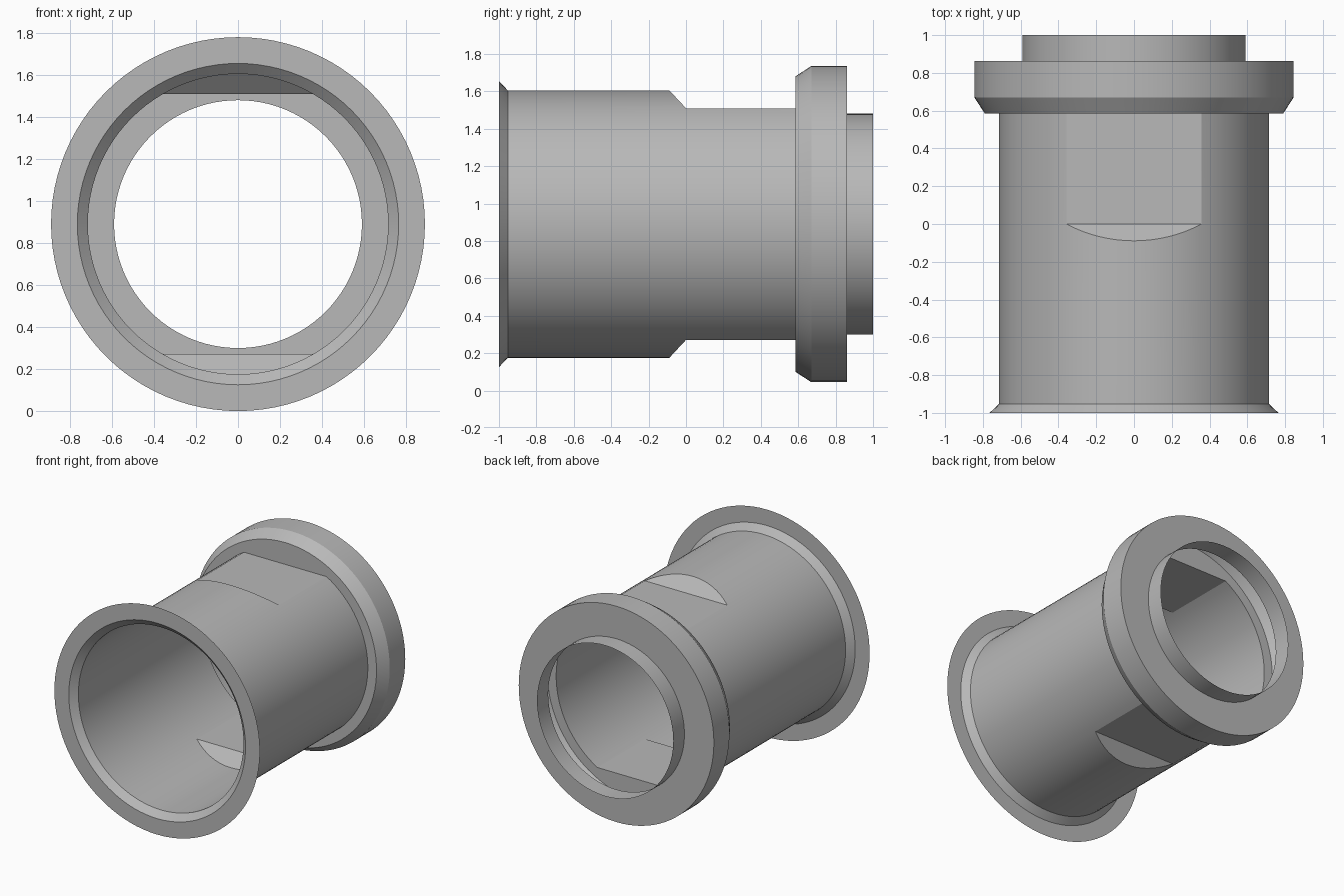
import bpy, bmesh, math

if "Cube" in bpy.data.objects:
    bpy.data.objects.remove(bpy.data.objects["Cube"], do_unlink=True)

SIDES = 96
CENTRE = 0.89                                  # height of the tube axis
BODY_R = 0.715
FLAT = BODY_R * math.cos(math.radians(30))     # distance of the flats from the axis
FLAT_END = 0.585

steel = bpy.data.materials.new("grey metal")
steel.use_nodes = True
grey = (0.48, 0.48, 0.48, 1)
steel.diffuse_color = grey
steel.node_tree.nodes["Principled BSDF"].inputs["Base Color"].default_value = grey


def circle(radius, y):
    """Ring of a revolved profile."""
    return lambda sx, cz: (radius * sx, y, radius * cz)


def slope_start(sx, cz):
    """Where the ramp down to each flat leaves the cylinder."""
    depth = max(0, abs(BODY_R * cz) - FLAT)
    return BODY_R * sx, -0.93 * depth, BODY_R * cz


def flattened(y):
    """Ring of the body with flats on its top and bottom."""
    return lambda sx, cz: (BODY_R * sx, y, max(-FLAT, min(FLAT, BODY_R * cz)))


def sheet(name, rings):
    """Open shell joining rings, listed from front to back."""
    bm = bmesh.new()
    grid = []
    for ring in rings:
        row = []
        for i in range(SIDES):
            a = math.tau * i / SIDES
            x, y, z = ring(math.sin(a), math.cos(a))
            row.append(bm.verts.new((x, y, z + CENTRE)))
        grid.append(row)
    for r0, r1 in zip(grid, grid[1:]):
        for i in range(SIDES):
            j = (i + 1) % SIDES
            bm.faces.new((r0[i], r1[i], r1[j], r0[j]))
    bmesh.ops.remove_doubles(bm, verts=bm.verts, dist=0.0005)
    mesh = bpy.data.meshes.new(name)
    bm.to_mesh(mesh)
    bm.free()
    mesh.materials.append(steel)
    obj = bpy.data.objects.new(name, mesh)
    bpy.context.collection.objects.link(obj)
    bpy.ops.object.select_all(action="DESELECT")
    obj.select_set(True)
    bpy.context.view_layer.objects.active = obj
    bpy.ops.object.shade_smooth_by_angle(angle=math.radians(30))
    return obj


# Thin front flange with its flared throat
sheet("front_flange", [circle(0.89, -1), circle(0.765, -1), circle(BODY_R, -0.953)])

# Tube with ramps into two flats
sheet("tube_body", [circle(BODY_R, -0.953), slope_start, flattened(0), flattened(FLAT_END)])

# Hollow chamfered collar
sheet("rear_collar", [flattened(FLAT_END), circle(0.79, FLAT_END), circle(0.845, 0.67),
                      circle(0.845, 0.862), circle(0.59, 0.862)])

# Open spout at the back
sheet("rear_spout", [circle(0.59, 0.862), circle(0.59, 1)])
